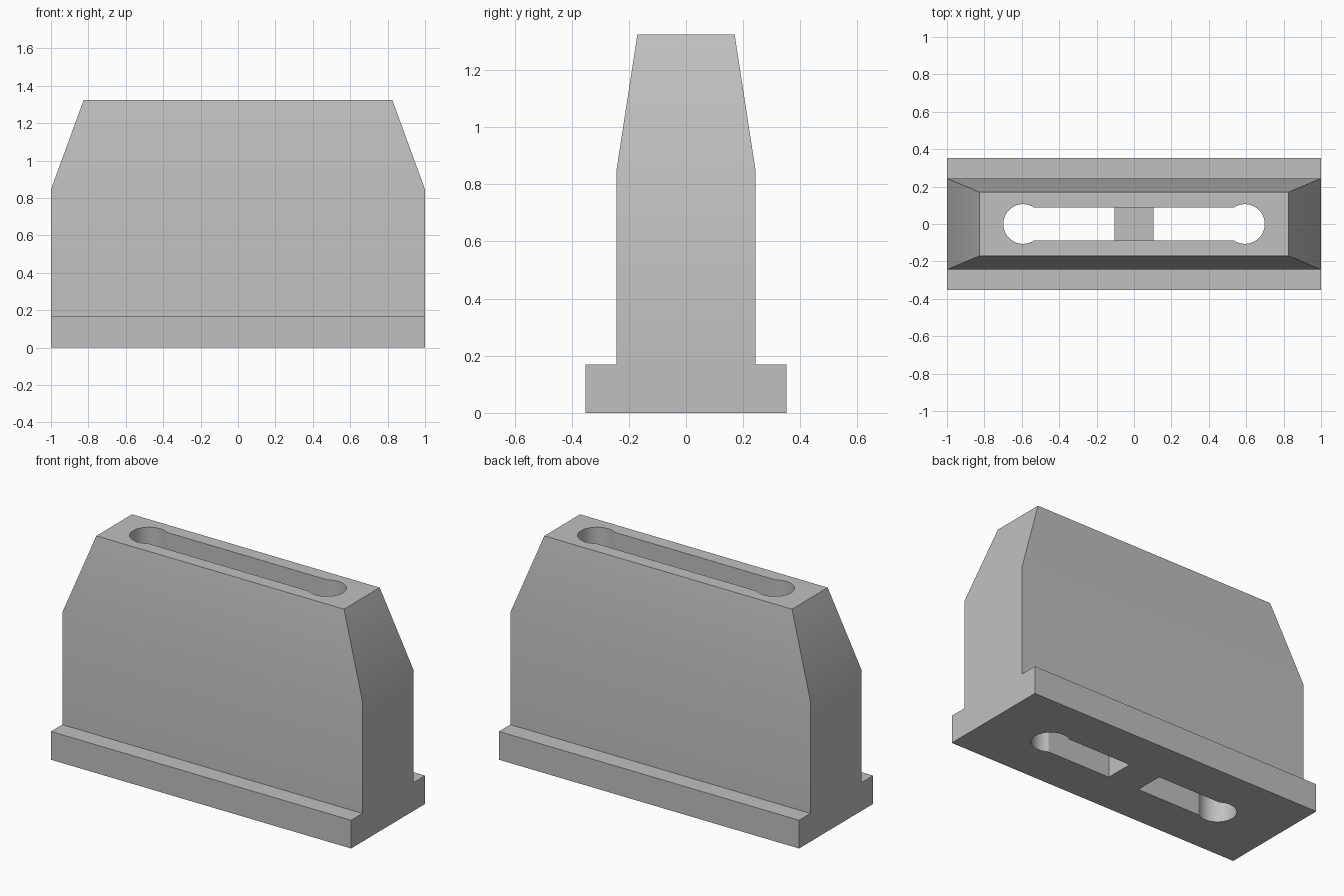
import bpy, bmesh, math

cube = bpy.data.objects.get("Cube")
if cube:
    bpy.data.objects.remove(cube, do_unlink=True)

HEIGHT, SHOULDER, BASE_TOP = 1.325, 0.845, 0.17
BODY_Y, BASE_Y = 0.244, 0.352
TOP_X, TOP_Y = 0.825, 0.17
HOLE_X, HOLE_R, SLOT_Y = 0.593, 0.106, 0.088
BRIDGE_X = 0.105

grey = bpy.data.materials.new("plain grey")
grey.use_nodes = True
colour = (0.53, 0.53, 0.53, 1)
grey.diffuse_color = colour
grey.node_tree.nodes["Principled BSDF"].inputs["Base Color"].default_value = colour


def make_object(name, bm):
    bmesh.ops.recalc_face_normals(bm, faces=bm.faces)
    mesh = bpy.data.meshes.new(name)
    bm.to_mesh(mesh)
    bm.free()
    mesh.materials.append(grey)
    obj = bpy.data.objects.new(name, mesh)
    bpy.context.collection.objects.link(obj)
    return obj


def prism(points, direction):
    """Extrude a closed outline along a direction."""
    bm = bmesh.new()
    face = bm.faces.new([bm.verts.new(p) for p in points])
    result = bmesh.ops.extrude_face_region(bm, geom=[face], use_keep_orig=True)
    verts = [v for v in result["geom"] if isinstance(v, bmesh.types.BMVert)]
    bmesh.ops.translate(bm, verts=verts, vec=direction)
    bmesh.ops.recalc_face_normals(bm, faces=bm.faces)
    return bm


def subtract(target, cutter):
    """Cut one solid from another and discard the cutter."""
    mod = target.modifiers.new("cut", "BOOLEAN")
    mod.operation = "DIFFERENCE"
    mod.solver = "EXACT"
    mod.object = cutter
    bpy.context.view_layer.update()
    graph = bpy.context.evaluated_depsgraph_get()
    mesh = bpy.data.meshes.new_from_object(target.evaluated_get(graph))
    target.modifiers.clear()
    target.data = mesh
    bpy.data.objects.remove(cutter, do_unlink=True)


# Stepped lower block, one T-shaped section along the length
half = [(BASE_Y, 0), (BASE_Y, BASE_TOP), (BODY_Y, BASE_TOP), (BODY_Y, SHOULDER)]
section = half + [(-y, z) for y, z in reversed(half)]
bm = prism([(-1, y, z) for y, z in section], (2, 0, 0))

# Tapered upper block, drawn up from the shoulder
shoulder = max(bm.faces, key=lambda f: f.calc_center_median().z)
result = bmesh.ops.extrude_face_region(bm, geom=[shoulder])
bmesh.ops.delete(bm, geom=[shoulder], context="FACES_ONLY")
for v in result["geom"]:
    if isinstance(v, bmesh.types.BMVert):
        v.co = (math.copysign(TOP_X, v.co.x), math.copysign(TOP_Y, v.co.y), HEIGHT)
block = make_object("tapered_block", bm)

# Slot with a round hole at each end
start = math.pi - math.asin(SLOT_Y / HOLE_R)
steps = 32
right_end = []
for i in range(steps + 1):
    a = -start + 2 * start * i / steps
    right_end.append((HOLE_X + HOLE_R * math.cos(a), HOLE_R * math.sin(a)))
outline = right_end + [(-x, -y) for x, y in right_end]
slot = make_object("slot_cutter", prism([(x, y, -0.1) for x, y in outline],
                                        (0, 0, HEIGHT + 0.2)))
slot.hide_render = True

# Bridge left standing across the bottom of the slot
corners = [(-1, -1), (1, -1), (1, 1), (-1, 1)]
bridge = make_object("bridge_cutter", prism(
    [(sx * BRIDGE_X, sy * 0.2, -0.2) for sx, sy in corners], (0, 0, BASE_TOP + 0.2)))
bridge.hide_render = True
subtract(slot, bridge)
subtract(block, slot)

# Soft shading over the shallow shoulder bends, sharp elsewhere
bpy.ops.object.select_all(action="DESELECT")
block.select_set(True)
bpy.context.view_layer.objects.active = block
bpy.ops.object.shade_smooth_by_angle(angle=math.radians(30))
